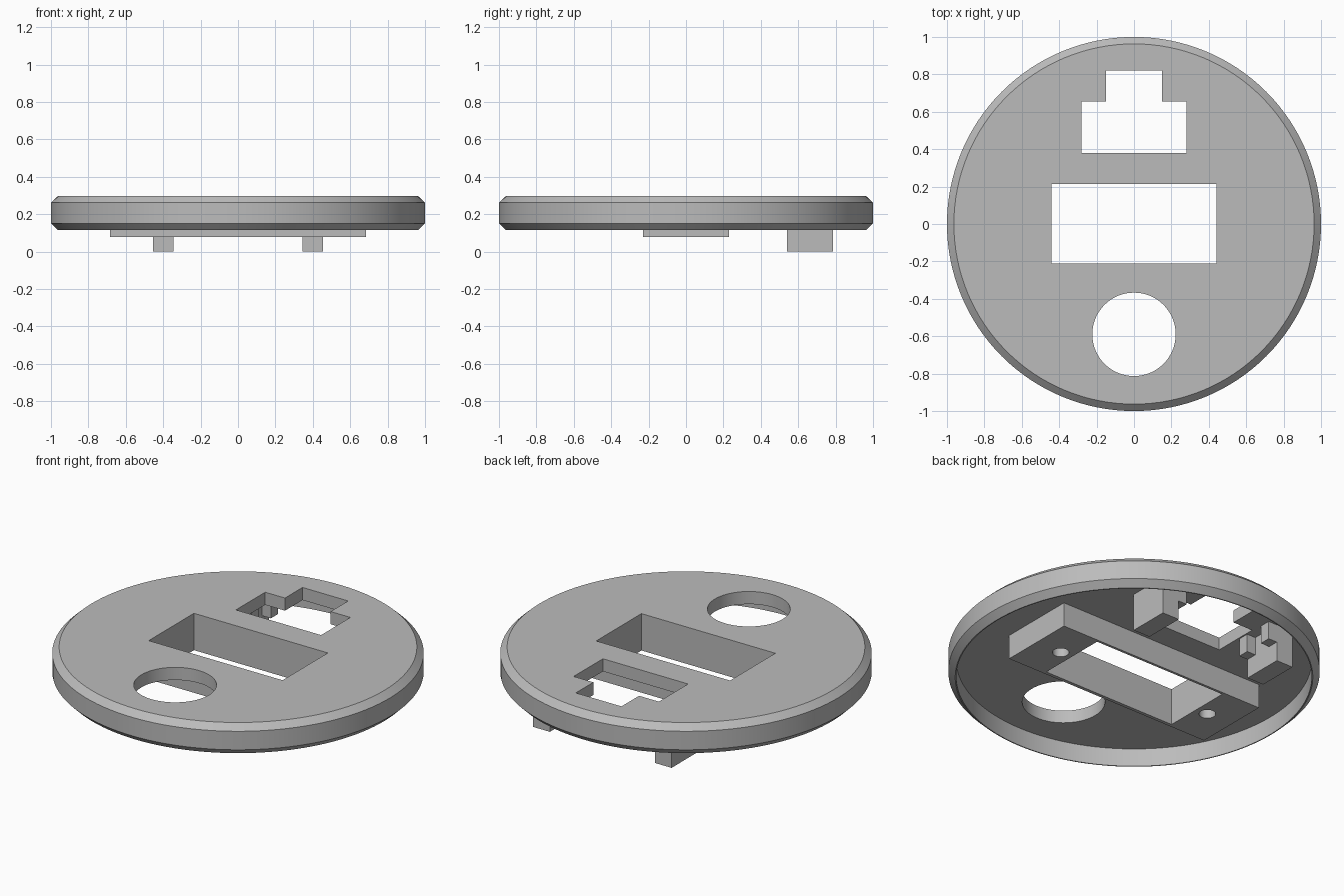
import bpy, bmesh, math

if "Cube" in bpy.data.objects:
    bpy.data.objects.remove(bpy.data.objects["Cube"])

grey = bpy.data.materials.new("plain_grey")
grey.use_nodes = True
grey.diffuse_color = (0.5, 0.5, 0.5, 1)
grey.node_tree.nodes["Principled BSDF"].inputs["Base Color"].default_value = (0.5, 0.5, 0.5, 1)

CEILING, TOP = 0.222, 0.297


def finish(name, bm):
    bmesh.ops.recalc_face_normals(bm, faces=bm.faces)
    mesh = bpy.data.meshes.new(name)
    bm.to_mesh(mesh)
    bm.free()
    mesh.materials.append(grey)
    obj = bpy.data.objects.new(name, mesh)
    bpy.context.collection.objects.link(obj)
    return obj


def prism(name, outline, z0, z1):
    """Extrude a flat outline between two heights."""
    bm = bmesh.new()
    face = bm.faces.new([bm.verts.new((x, y, z0)) for x, y in outline])
    top = bmesh.ops.extrude_face_region(bm, geom=[face])["geom"]
    bmesh.ops.translate(bm, vec=(0, 0, z1 - z0),
                        verts=[v for v in top if isinstance(v, bmesh.types.BMVert)])
    return finish(name, bm)


def rect(x0, x1, y0, y1):
    return [(x0, y0), (x1, y0), (x1, y1), (x0, y1)]


def circle(x, y, r, n):
    return [(x + r * math.cos(math.tau * i / n), y + r * math.sin(math.tau * i / n))
            for i in range(n)]


def lathe(name, profile, n):
    """Spin a profile that starts and ends on the axis."""
    bm = bmesh.new()
    verts = [bm.verts.new((r, 0, z)) for r, z in profile]
    edges = [bm.edges.new(pair) for pair in zip(verts, verts[1:])]
    bmesh.ops.spin(bm, geom=verts + edges, cent=(0, 0, 0), axis=(0, 0, 1),
                   angle=math.tau, steps=n)
    bmesh.ops.remove_doubles(bm, verts=bm.verts, dist=0.0001)
    bmesh.ops.dissolve_limit(bm, angle_limit=0.001, verts=bm.verts, edges=bm.edges)
    return finish(name, bm)


def cut(obj, *cutters):
    bpy.context.view_layer.objects.active = obj
    for cutter in cutters:
        mod = obj.modifiers.new("cut", "BOOLEAN")
        mod.operation, mod.solver, mod.object = "DIFFERENCE", "EXACT", cutter
        bpy.ops.object.modifier_apply(modifier=mod.name)


def smooth(obj):
    bpy.ops.object.select_all(action="DESELECT")
    obj.select_set(True)
    bpy.context.view_layer.objects.active = obj
    bpy.ops.object.shade_smooth_by_angle(angle=math.radians(25))


# Chamfered round plate, hollow underneath
plate = lathe("round_plate", [(0, TOP), (0.963, TOP), (1, 0.262), (1, 0.152), (0.963, 0.115),
                              (0.957, 0.115), (0.957, CEILING), (0, CEILING)], 128)

# Rectangular block under the plate
block = prism("mounting_block", rect(-0.685, 0.685, -0.23, 0.23), 0.078, CEILING)

# Openings: window, stepped socket, round hole and two blind screw holes
window = prism("window_cutter", rect(-0.44, 0.44, -0.21, 0.215), -0.1, 0.5)
half = [(0.28, 0.38), (0.28, 0.655), (0.15, 0.655), (0.15, 0.82)]
socket = prism("socket_cutter", half + [(-x, y) for x, y in reversed(half)], -0.1, 0.5)
hole = prism("hole_cutter", circle(0, -0.59, 0.223, 64), -0.1, 0.5)
screws = [prism("screw_cutter", circle(x, 0, 0.045, 32), -0.1, 0.2) for x in (-0.515, 0.515)]
cut(plate, window, socket, hole)
cut(block, window, *screws)
for cutter in [window, socket, hole] + screws:
    bpy.data.objects.remove(cutter)
smooth(plate)
smooth(block)

# Legs beside the socket, each with two short inner clips
for side, s in (("left", 1), ("right", -1)):
    prism(side + "_leg", rect(s * 0.345, s * 0.455, 0.54, 0.785), 0, CEILING)
    for end, y in (("front", 0.54), ("back", 0.72)):
        prism(f"{side}_{end}_clip", rect(s * 0.288, s * 0.345, y, y + 0.065), 0.115, CEILING)
